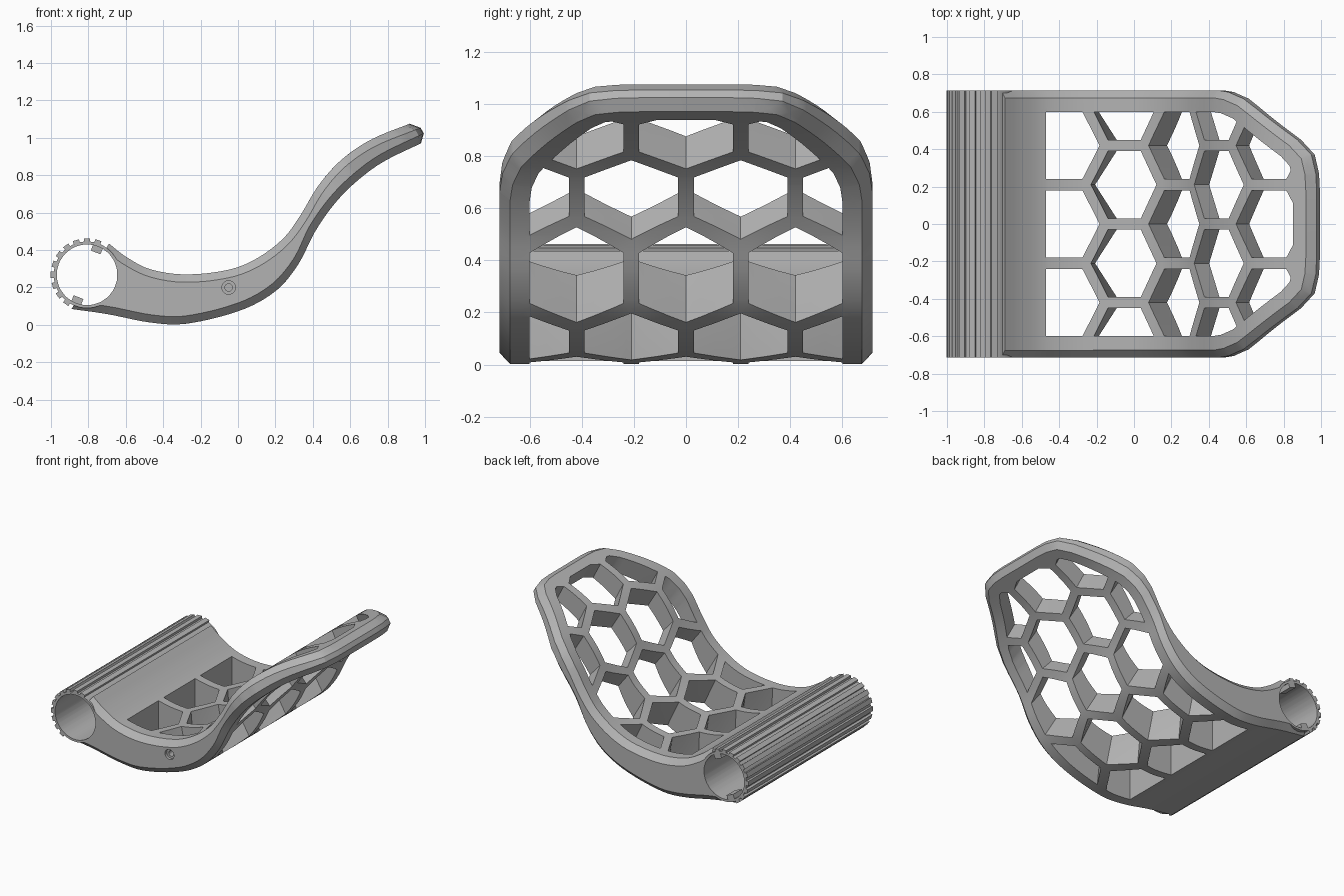
import bpy, bmesh, math
from mathutils import Vector

if "Cube" in bpy.data.objects:
    bpy.data.objects.remove(bpy.data.objects["Cube"], do_unlink=True)

HALF = 0.715                       # half width
BORE = Vector((-0.807, 0, 0.268))  # tube centre
grey = bpy.data.materials.new("plain grey")
grey.use_nodes = True
grey.diffuse_color = (0.45, 0.45, 0.45, 1)
grey.node_tree.nodes["Principled BSDF"].inputs["Base Color"].default_value = grey.diffuse_color


def make(name, bm):
    bmesh.ops.recalc_face_normals(bm, faces=bm.faces)
    mesh = bpy.data.meshes.new(name)
    bm.to_mesh(mesh)
    bm.free()
    mesh.materials.append(grey)
    ob = bpy.data.objects.new(name, mesh)
    bpy.context.collection.objects.link(ob)
    return ob


def activate(ob):
    bpy.ops.object.select_all(action='DESELECT')
    ob.select_set(True)
    bpy.context.view_layer.objects.active = ob


def boolean(ob, cutter, operation='DIFFERENCE'):
    activate(ob)
    mod = ob.modifiers.new("cut", 'BOOLEAN')
    mod.operation, mod.object, mod.solver = operation, cutter, 'EXACT'
    bpy.ops.object.modifier_apply(modifier=mod.name)
    bpy.data.objects.remove(cutter, do_unlink=True)


def loft(bm, rings):
    """Closed solid through rings of equal length."""
    loops = [[bm.verts.new(p) for p in ring] for ring in rings]
    for a, b in zip(loops, loops[1:]):
        for i in range(len(a)):
            j = (i + 1) % len(a)
            bm.faces.new((a[i], a[j], b[j], b[i]))
    bm.faces.new(loops[0])
    bm.faces.new(loops[-1])


def cylinder_y(name, x, z, r, y0, y1, sides=64):
    bm = bmesh.new()
    angles = [math.tau * i / sides for i in range(sides)]
    loft(bm, [[(x + r * math.cos(a), y, z + r * math.sin(a)) for a in angles] for y in (y0, y1)])
    return make(name, bm)


# Side profile: each station is upper x, upper z, lower x, lower z
stations = [Vector(s) for s in (
    (-.69, .435, -.89, .085), (-.60, .365, -.70, .058), (-.47, .298, -.47, .013),
    (-.29, .270, -.28, .006), (-.05, .295, .02, .08), (.10, .355, .20, .18),
    (.24, .46, .32, .32), (.33, .58, .41, .495), (.43, .745, .51, .64),
    (.55, .88, .62, .755), (.71, .99, .77, .868), (.955, 1.09, 1.015, .988))]
mids = [Vector((s[0] + s[2], s[1] + s[3])) / 2 for s in stations]
arc = [0.0]
for a, b in zip(mids, mids[1:]):
    arc.append(arc[-1] + (b - a).length)
arc = [a - arc[4] for a in arc]
START, END = arc[0], arc[-1]


def slope(i):
    a, b = max(i - 1, 0), min(i + 1, len(arc) - 1)
    return (stations[b] - stations[a]) / (arc[b] - arc[a])


def bend(co):
    """Flat (arc length, y, level 0..1) to the curved seat shape."""
    u, y, v = co
    i = max([k for k in range(len(arc) - 1) if arc[k] <= u + 1e-6] or [0])
    h = arc[i + 1] - arc[i]
    t = (u - arc[i]) / h
    s = (stations[i] * (2 * t**3 - 3 * t**2 + 1) + stations[i + 1] * (3 * t**2 - 2 * t**3)
         + slope(i) * h * (t**3 - 2 * t**2 + t) + slope(i + 1) * h * (t**3 - t**2))
    up, low = Vector((s[0], y, s[1])), Vector((s[2], y, s[3]))
    c = min(0.042 / (up - low).length, 0.38)     # chamfer height
    if v < 0.25:
        f = v * 4 * c
    elif v > 0.75:
        f = 1 - (1 - v) * 4 * c
    else:
        f = c + (v - 0.25) * 2 * (1 - 2 * c)
    return low.lerp(up, f)


def outline(left):
    half = [(left, HALF), (END - .64, HALF), (END - .55, .705), (END - .44, .67),
            (END - .36, .62), (END - .11, .45), (END - .03, .37), (END - .005, .27), (END, .18)]
    return half + [(u, -y) for u, y in reversed(half)]


def inset(poly, d):
    """Mitred inward offset of a clockwise polygon."""
    out = []
    for i, p in enumerate(poly):
        p, a, b = Vector(p), Vector(poly[i - 1]), Vector(poly[(i + 1) % len(poly)])
        e, f = (p - a).normalized(), (b - p).normalized()
        n, m = Vector((e.y, -e.x)), Vector((f.y, -f.x))
        q = p + (n + m) * d / (1 + n.dot(m))
        out.append((q.x, q.y))
    return out


# Flat chamfered slab
full = outline(START)
small = [(START if u < START + 0.1 else u, y) for u, y in inset(full, 0.04)]
bm = bmesh.new()
loft(bm, [[(u, y, v) for u, y in ring]
          for ring, v in ((small, 0), (full, .25), (full, .75), (small, 1))])
body = make("seat_body", bm)

# Honeycomb holes, limited to the area inside the rim
RIM, PITCH = 0.115, 0.42
bm = bmesh.new()
for row in range(-1, 4):
    u = row * PITCH * math.sqrt(3) / 2
    for k in range(-2, 3):
        y = k * PITCH + (PITCH / 2 if row % 2 == 0 else 0)
        hexagon = [(u + 0.208 * math.cos(math.pi * i / 3), y + 0.208 * math.sin(math.pi * i / 3))
                   for i in range(6)]
        loft(bm, [[(p, q, v) for p, q in hexagon] for v in (-0.5, 1.5)])
holes = make("honeycomb_cutter", bm)
bm = bmesh.new()
opening = inset(outline(arc[2] - RIM), RIM)
loft(bm, [[(u, y, v) for u, y in opening] for v in (-0.4, 1.4)])
boolean(holes, make("opening_cutter", bm), 'INTERSECT')
boolean(body, holes)

# Slice across and bend to the profile
bm = bmesh.new()
bm.from_mesh(body.data)
bmesh.ops.triangulate(bm, faces=bm.faces)
STEPS = 50
for i in range(1, STEPS):
    u = START + (END - START) * i / STEPS
    bmesh.ops.bisect_plane(bm, geom=bm.verts[:] + bm.edges[:] + bm.faces[:], dist=1e-4,
                           plane_co=(u, 0, 0), plane_no=(1, 0, 0))
for vert in bm.verts:
    vert.co = bend(vert.co)
bmesh.ops.triangulate(bm, faces=bm.faces)
bmesh.ops.recalc_face_normals(bm, faces=bm.faces)
bm.to_mesh(body.data)
bm.free()

# Tube seat and recessed screw hole in the right-hand side
boolean(body, cylinder_y("bore_cutter", BORE.x, BORE.z, 0.1625, -1, 1, 100))
boolean(body, cylinder_y("recess_cutter", -.05, .2, .036, -1, -HALF + .02, 32))
boolean(body, cylinder_y("screw_cutter", -.05, .2, .02, -1, -HALF + .08, 32))

# Ribbed tube
points = []
for i in range(20):
    a = 18 * i
    ribbed = 72 <= a <= 234
    for offset, high in ((-5.4, 0), (-5, 1), (5, 1), (5.4, 0), (9, 0)):
        points.append((math.radians(a + offset), 0.195 if high and ribbed else 0.178))
bm = bmesh.new()
rings = []
for y, inner in ((-HALF, 0), (HALF, 0), (HALF, 1), (-HALF, 1)):
    rings.append([bm.verts.new(BORE + Vector(((0.162 if inner else r) * math.cos(a), y,
                                              (0.162 if inner else r) * math.sin(a))))
                  for a, r in points])
for k in range(4):
    p, q = rings[k], rings[(k + 1) % 4]
    for i in range(len(p)):
        j = (i + 1) % len(p)
        bm.faces.new((p[i], p[j], q[j], q[i]))
tube = make("ribbed_tube", bm)

# Locking keys inside one tube end
for name, degrees in (("upper_key", 69), ("lower_key", 249)):
    a = math.radians(degrees)
    out, side = Vector((math.cos(a), 0, math.sin(a))), Vector((-math.sin(a), 0, math.cos(a)))
    bm = bmesh.new()
    loft(bm, [[BORE + out * r + side * w + Vector((0, y, 0))
               for r, w in ((.128, -.028), (.168, -.028), (.168, .028), (.128, .028))]
              for y in (HALF - 0.1, HALF)])
    make(name, bm)

for ob in (body, tube):
    activate(ob)
    bpy.ops.object.shade_smooth_by_angle(angle=math.radians(28))
